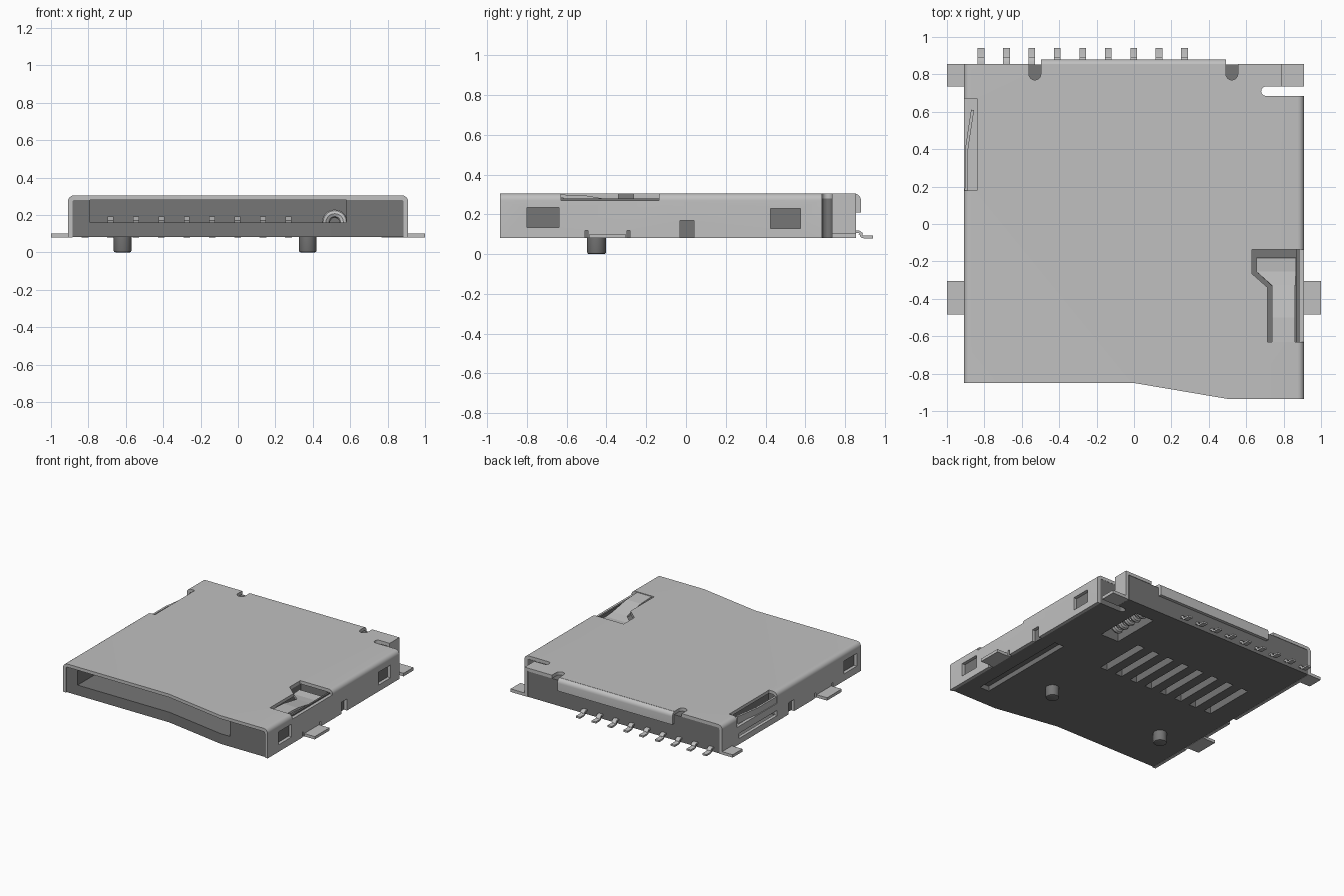
import bpy, bmesh, math
from mathutils import Vector

cube = bpy.data.objects.get("Cube")
if cube:
    bpy.data.objects.remove(cube, do_unlink=True)


def material(name, v, metallic=0.0):
    m = bpy.data.materials.new(name)
    m.use_nodes = True
    m.diffuse_color = (v, v, v, 1)
    m.node_tree.nodes["Principled BSDF"].inputs["Base Color"].default_value = (v, v, v, 1)
    return m


METAL = material("light grey metal", 0.53)
PLASTIC = material("dark grey plastic", 0.18)


def finish(name, bm, mat):
    bmesh.ops.recalc_face_normals(bm, faces=bm.faces[:])
    me = bpy.data.meshes.new(name)
    bm.to_mesh(me)
    bm.free()
    if mat:
        me.materials.append(mat)
    ob = bpy.data.objects.new(name, me)
    bpy.context.collection.objects.link(ob)
    return ob


def prism(name, pts, axis, a, b, mat=None):
    """Extrude a 2D polygon along an axis from a to b."""
    place = {"x": lambda u, v, w: (w, u, v),
             "y": lambda u, v, w: (u, w, v),
             "z": lambda u, v, w: (u, v, w)}[axis]
    bm = bmesh.new()
    lo = [bm.verts.new(place(u, v, a)) for u, v in pts]
    hi = [bm.verts.new(place(u, v, b)) for u, v in pts]
    bm.faces.new(lo)
    bm.faces.new(hi[::-1])
    n = len(pts)
    for i in range(n):
        j = (i + 1) % n
        bm.faces.new((lo[i], lo[j], hi[j], hi[i]))
    return finish(name, bm, mat)


def box(name, x, y, z, mat=None):
    return prism(name, [(x[0], y[0]), (x[1], y[0]), (x[1], y[1]), (x[0], y[1])], "z", *z, mat)


def arc(cx, cy, r, a0, a1, n=6):
    return [(cx + r * math.cos(math.radians(a0 + (a1 - a0) * i / n)),
             cy + r * math.sin(math.radians(a0 + (a1 - a0) * i / n))) for i in range(n + 1)]


def ribbon(path, t):
    """Thicken an open 2D path into a closed strip outline."""
    p = [Vector(q) for q in path]
    left, right = [], []
    for i, q in enumerate(p):
        d0 = (q - p[max(i - 1, 0)]) if i else p[1] - p[0]
        d1 = (p[i + 1] - q) if i < len(p) - 1 else d0
        d0, d1 = d0.normalized(), d1.normalized()
        d = (d0 + d1).normalized()
        nrm = Vector((-d.y, d.x)) * (t / 2 / max(d.dot(d1), 0.5))
        left.append(tuple(q + nrm))
        right.append(tuple(q - nrm))
    return left + right[::-1]


def cut(ob, *cutters):
    """Subtract cutters from an object, then discard them."""
    for c in cutters:
        m = ob.modifiers.new("cut", "BOOLEAN")
        m.operation, m.solver, m.object = "DIFFERENCE", "EXACT", c
    bpy.context.view_layer.update()
    deps = bpy.context.evaluated_depsgraph_get()
    me = bpy.data.meshes.new_from_object(ob.evaluated_get(deps))
    ob.modifiers.clear()
    ob.data = me
    for c in cutters:
        bpy.data.objects.remove(c, do_unlink=True)


def smooth(ob):
    bpy.ops.object.select_all(action="DESELECT")
    ob.select_set(True)
    bpy.context.view_layer.objects.active = ob
    bpy.ops.object.shade_smooth_by_angle(angle=math.radians(30))


def front_cutter(d=0.0):
    return prism("cutter", [(-1.2, -1.2), (1.2, -1.2), (1.2, -0.935 + d), (0.5, -0.935 + d),
                            (0, -0.85 + d), (-1.2, -0.85 + d)], "z", -0.1, 0.5)


def corner_slot():
    return prism("cutter", [(1.1, 0.685), (1.1, 0.735)] + arc(0.705, 0.71, 0.025, 90, 270, 10),
                 "z", -0.1, 0.5)


# Sheet metal shell: rounded channel trimmed to the stepped front edge
outer = [(0.91, 0.08)] + arc(0.875, 0.27, 0.035, 0, 90) + arc(-0.875, 0.27, 0.035, 90, 180) + [(-0.91, 0.08)]
inner = [(-0.885, 0.08)] + arc(-0.873, 0.268, 0.012, 180, 90, 4) + arc(0.873, 0.268, 0.012, 90, 0, 4) + [(0.885, 0.08)]
shell = prism("shell", outer + inner, "y", -1.0, 0.855, METAL)
cuts = [front_cutter(), corner_slot(), box("cutter", (0.79, 1.1), (0.71, 1), (-0.1, 0.5))]
# Side windows, centre notches and reliefs beside the feet
for s in (-1, 1):
    xs = sorted((s * 0.86, s * 1.0))
    cuts.append(box("cutter", xs, (-0.8, -0.64), (0.135, 0.235)))
    cuts.append(box("cutter", xs, (-0.03, 0.04), (0, 0.17)))
    for y in (-0.50, -0.29):
        cuts.append(box("cutter", xs, (y - 0.008, y + 0.008), (0, 0.12)))
cuts.append(box("cutter", (0.86, 1), (0.425, 0.575), (0.13, 0.23)))
# Upper spring window, detect spring opening, lower slit, rear reliefs
cuts.append(prism("cutter", [(0.63, -0.135), (1, -0.135), (1, -0.63), (0.715, -0.63),
                             (0.715, -0.34), (0.63, -0.265)], "z", 0.27, 0.5))
cuts.append(box("cutter", (-1, -0.84), (0.18, 0.67), (0.22, 0.5)))
cuts.append(box("cutter", (-1, -0.86), (0.18, 0.65), (0.125, 0.165)))
for x in (-0.53, 0.523):
    cuts.append(prism("cutter", [(x + 0.032, 0.9), (x - 0.032, 0.9)] + arc(x, 0.802, 0.032, 180, 360, 8),
                      "z", 0.2, 0.5))
cut(shell, *cuts)
smooth(shell)

# Rear flap folded down over the housing
flap = prism("rear_flap", [(0.82, 0.305)] + arc(0.845, 0.27, 0.035, 90, 0) +
             [(0.88, 0.21), (0.856, 0.21), (0.856, 0.28), (0.82, 0.28)], "x", -0.498, 0.491, METAL)
smooth(flap)

# Plastic housing with the card cavity
housing = prism("housing", [(-0.884, -1), (0.884, -1), (0.884, 0.853), (-0.884, 0.853)],
                "z", 0.081, 0.279, PLASTIC)
cuts = [front_cutter(0.008), corner_slot(),
        box("cutter", (0.764, 1.1), (0.7, 1), (-0.1, 0.5)),
        box("cutter", (-0.79, 0.58), (-1.1, 0.74), (0.16, 0.5)),
        box("cutter", (0.625, 0.87), (-0.65, -0.12), (0.18, 0.5)),
        box("cutter", (-1, -0.83), (0.17, 0.68), (0.12, 0.5)),
        box("cutter", (0.69, 0.77), (-0.77, 0.05), (0, 0.12)),
        box("cutter", (0.44, 0.595), (0.35, 0.735), (0, 0.24))]
for i in range(8):
    x = 0.27 - 0.136 * i
    cuts.append(box("cutter", (x - 0.03, x + 0.03), (-0.01, 0.4), (0, 0.3)))
cut(housing, *cuts)

# Leaf spring in the upper window, bent downward to its free end
bm = bmesh.new()
rows = [(-0.66, 0.738, 0.862, 0.292), (-0.5, 0.738, 0.862, 0.285), (-0.33, 0.738, 0.862, 0.255),
        (-0.255, 0.655, 0.866, 0.245), (-0.18, 0.655, 0.866, 0.25)]
pairs = [(bm.verts.new((a, y, z)), bm.verts.new((b, y, z))) for y, a, b, z in rows]
for (a, b), (c, d) in zip(pairs, pairs[1:]):
    bm.faces.new((a, b, d, c))
leaf = finish("upper_leaf_spring", bm, METAL)
sol = leaf.modifiers.new("thickness", "SOLIDIFY")
sol.thickness, sol.offset = 0.018, 0

# Detect spring on the left side
box("detect_ledge", (-0.895, -0.832), (0.18, 0.67), (0.195, 0.215), METAL)
prism("detect_spring", ribbon([(-0.897, 0.18), (-0.895, 0.4), (-0.863, 0.61)], 0.016), "z", 0.17, 0.27, METAL)

# Solder feet
for name, x, y in (("left_foot", (0.89, 1.0), (-0.485, -0.305)),
                   ("right_foot", (-1.0, -0.89), (-0.485, -0.305)),
                   ("rear_right_foot", (-1.0, -0.89), (0.735, 0.855))):
    box(name, x, y, (0.08, 0.102), METAL)
prism("rear_left_foot", ribbon([(0.778, 0.285), (0.778, 0.092), (0.91, 0.092)], 0.024),
      "y", 0.735, 0.855, METAL)

# Contacts: sprung beam inside, bent tail outside
for i in range(9):
    x = 0.27 - 0.136 * i
    tail = [(0.82, 0.112)] + arc(0.868, 0.1, 0.012, 90, 0, 3) + arc(0.894, 0.1, 0.014, 180, 270, 3) + [(0.942, 0.086)]
    pin = prism("contact_tail_%d" % (i + 1), ribbon(tail, 0.013), "x", x - 0.018, x + 0.018, METAL)
    smooth(pin)
    if i < 8:
        prism("contact_beam_%d" % (i + 1), ribbon([(0.42, 0.13), (0.14, 0.17), (0.08, 0.185), (0.03, 0.165)], 0.012),
              "x", x - 0.016, x + 0.016, METAL)

# Eject coil spring running front to back, swept as a tube
bm = bmesh.new()
STEPS, SIDES, TURNS = 100, 8, 5
rings = []
for i in range(STEPS + 1):
    t = i / STEPS
    a = t * TURNS * 2 * math.pi
    radial = Vector((math.cos(a), 0, math.sin(a)))
    c = Vector((0.517, 0.375 + 0.335 * t, 0.16)) + radial * 0.047
    rings.append([bm.verts.new(c + radial * 0.022 * math.cos(2 * math.pi * k / SIDES)
                               + Vector((0, 0.022 * math.sin(2 * math.pi * k / SIDES), 0)))
                  for k in range(SIDES)])
for r, q in zip(rings, rings[1:]):
    for k in range(SIDES):
        j = (k + 1) % SIDES
        bm.faces.new((r[k], r[j], q[j], q[k]))
bm.faces.new(rings[0])
bm.faces.new(rings[-1])
smooth(finish("eject_spring", bm, METAL))

# Locating pegs with a chamfered tip
for name, x in (("right_peg", -0.617), ("left_peg", 0.373)):
    peg = prism(name, arc(x, -0.45, 0.048, 0, 348.75, 31), "z", 0.0, 0.1, PLASTIC)
    bm = bmesh.new()
    bm.from_mesh(peg.data)
    tip = [e for e in bm.edges if all(v.co.z < 0.001 for v in e.verts)]
    bmesh.ops.bevel(bm, geom=tip, offset=0.01, segments=2, affect="EDGES", profile=0.5)
    bm.to_mesh(peg.data)
    bm.free()
    smooth(peg)
